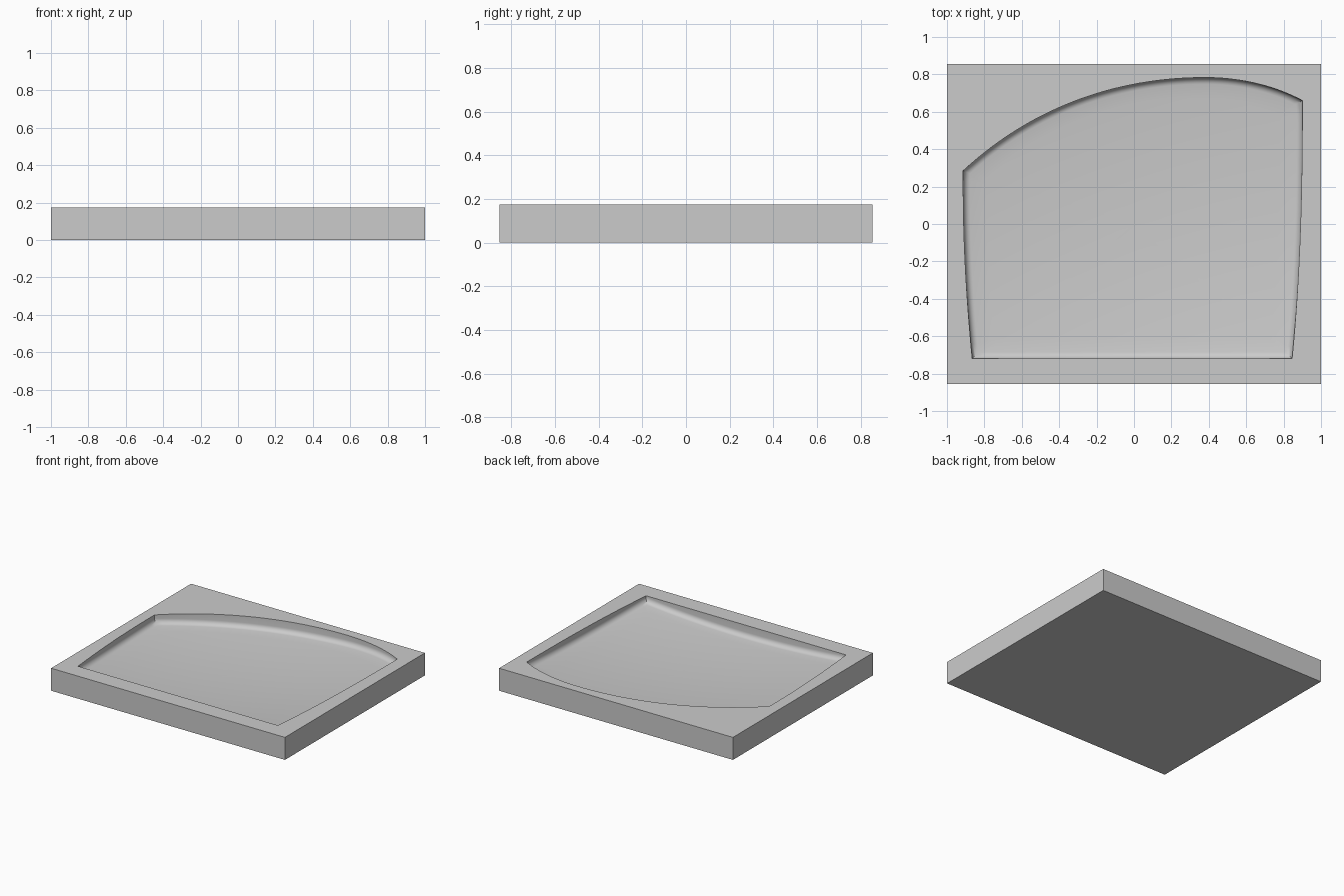
import bpy, bmesh, math
from mathutils import Vector
from mathutils.geometry import interpolate_bezier

cube = bpy.data.objects.get("Cube")
if cube:
    bpy.data.objects.remove(cube, do_unlink=True)

HALF_X, HALF_Y, HEIGHT = 1.0, 0.855, 0.174
FILLET, STEPS, RINGS = 0.035, 6, 10

# One material for the whole block
grey = bpy.data.materials.new("light grey")
grey.use_nodes = True
colour = (0.6, 0.6, 0.6, 1)
grey.diffuse_color = colour
grey.node_tree.nodes["Principled BSDF"].inputs["Base Color"].default_value = colour


def curve(a, b, c, d, count):
    """Points along a cubic curve, without the last one."""
    return interpolate_bezier(*(Vector((*p, 0)) for p in (a, b, c, d)), count + 1)[:-1]


# Pocket outline, counter-clockwise from the front left corner
front_a, front_b = (-0.865, -0.72), (0.845, -0.72)
side_b, peak, side_a = (0.9, 0.66), (0.38, 0.783), (-0.913, 0.285)
outline = (
    curve(front_a, (-0.3, -0.72), (0.3, -0.72), front_b, 24)
    + curve(front_b, (0.885, -0.3), (0.9, 0.1), side_b, 20)
    + curve(side_b, (0.76, 0.735), (0.58, 0.783), peak, 14)
    + curve(peak, (-0.1, 0.783), (-0.55, 0.62), side_a, 28)
    + curve(side_a, (-0.915, 0.0), (-0.905, -0.3), front_a, 16)
)


def inset(points, distance):
    """Move a closed outline inwards with mitred corners."""
    result = []
    for i, p in enumerate(points):
        d1 = (p - points[i - 1]).normalized()
        d2 = (points[(i + 1) % len(points)] - p).normalized()
        n1, n2 = Vector((-d1.y, d1.x, 0)), Vector((-d2.y, d2.x, 0))
        result.append(p + (n1 + n2) * distance / (1 + n1.dot(n2)))
    return result


def floor_height(p):
    """Shallow dish, deepest in the middle."""
    return 0.056 + 0.06 * (p.x ** 2 + p.y ** 2)


bm = bmesh.new()


def ring(points, height):
    return [bm.verts.new((p.x, p.y, height(p))) for p in points]


def bridge(upper, lower):
    for i in range(len(upper)):
        j = (i + 1) % len(upper)
        bm.faces.new((upper[i], upper[j], lower[j], lower[i]))


# Outer block: underside and four sides
corners = [Vector((x * HALF_X, y * HALF_Y, 0))
           for x, y in ((-1, -1), (1, -1), (1, 1), (-1, 1))]
base = ring(corners, lambda p: 0)
top = ring(corners, lambda p: HEIGHT)
bm.faces.new(base[::-1])
bridge(base, top)

# Pocket wall and the fillet at its foot
rim = ring(outline, lambda p: HEIGHT)
last = rim
for k in range(STEPS + 1):
    angle = math.pi / 2 * k / STEPS
    points = inset(outline, FILLET * (1 - math.cos(angle)))
    rise = FILLET * (1 - math.sin(angle))
    step = ring(points, lambda p: floor_height(p) + rise)
    bridge(last, step)
    last = step

# Dished floor in shrinking rings
for k in range(1, RINGS):
    step = ring([p * (1 - k / RINGS) for p in points], floor_height)
    bridge(last, step)
    last = step
centre = bm.verts.new((0, 0, floor_height(Vector())))
for i, v in enumerate(last):
    bm.faces.new((v, last[(i + 1) % len(last)], centre))

# Flat top around the pocket
edges = [bm.edges.get((loop[i - 1], loop[i]))
         for loop in (top, rim) for i in range(len(loop))]
bmesh.ops.triangle_fill(bm, edges=edges, use_beauty=True, normal=(0, 0, 1))
bmesh.ops.recalc_face_normals(bm, faces=bm.faces)

mesh = bpy.data.meshes.new("recessed_block")
bm.to_mesh(mesh)
bm.free()
mesh.materials.append(grey)
block = bpy.data.objects.new("recessed_block", mesh)
bpy.context.collection.objects.link(block)

# Smooth dish and fillet, crisp rim and corners
bpy.ops.object.select_all(action="DESELECT")
block.select_set(True)
bpy.context.view_layer.objects.active = block
bpy.ops.object.shade_smooth_by_angle(angle=math.radians(30))
